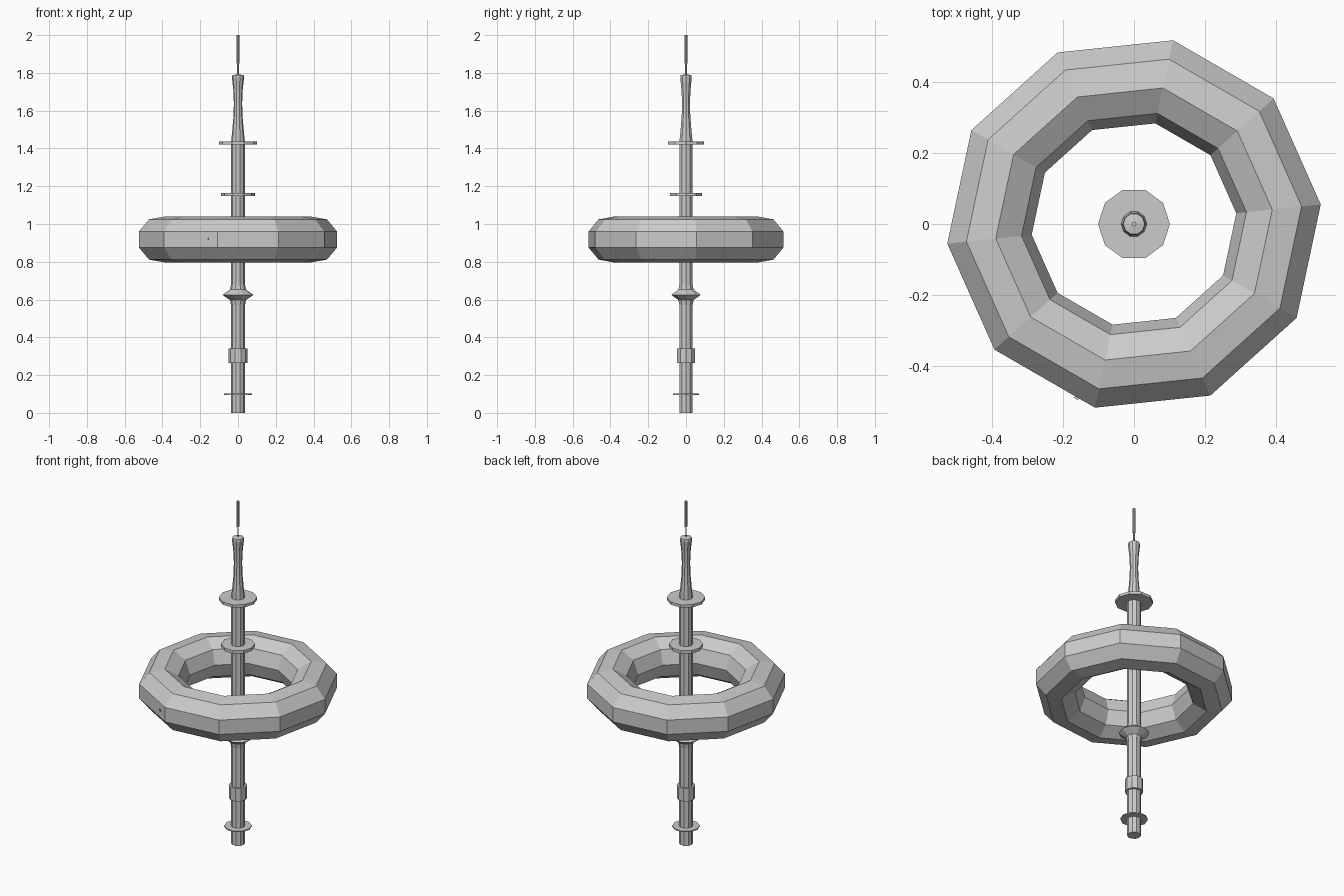
import bpy, bmesh, math

if "Cube" in bpy.data.objects:
    bpy.data.objects.remove(bpy.data.objects["Cube"])


def lathe(name, profile, sides=10, phase=0.0, closed=False):
    """Spin (radius, z) points about z into a flat-faced solid."""
    bm = bmesh.new()
    rings = []
    for r, z in profile:
        ring = []
        for i in range(sides):
            a = phase + math.tau * i / sides
            ring.append(bm.verts.new((r * math.cos(a), r * math.sin(a), z)))
        rings.append(ring)
    pairs = list(zip(rings, rings[1:]))
    if closed:
        pairs.append((rings[-1], rings[0]))
    else:
        bm.faces.new(rings[0])
        bm.faces.new(rings[-1])
    for lo, hi in pairs:
        for i in range(sides):
            j = (i + 1) % sides
            bm.faces.new((lo[i], lo[j], hi[j], hi[i]))
    bmesh.ops.recalc_face_normals(bm, faces=bm.faces)
    mesh = bpy.data.meshes.new(name)
    bm.to_mesh(mesh)
    bm.free()
    obj = bpy.data.objects.new(name, mesh)
    bpy.context.collection.objects.link(obj)
    return obj


def disc(name, z0, z1, r):
    return lathe(name, [(r, z0), (r, z1)])


# Mast: straight shaft with pointed ridge, tapered neck and flared tip
lathe("mast", [
    (0.037, 0), (0.037, 0.57), (0.042, 0.597), (0.082, 0.625),
    (0.042, 0.653), (0.037, 0.68), (0.037, 1.43), (0.030, 1.50),
    (0.024, 1.57), (0.022, 1.64), (0.025, 1.71), (0.032, 1.775),
    (0.030, 1.788), (0.006, 1.792)])

# Antenna above the mast
lathe("antenna", [(0.004, 1.785), (0.004, 1.85), (0.007, 1.85), (0.007, 2.0)], sides=8)

# Discs and collar around the mast
disc("base_disc", 0.096, 0.103, 0.073)
disc("lower_collar", 0.265, 0.34, 0.049)
disc("middle_disc", 1.147, 1.165, 0.089)
disc("upper_disc", 1.422, 1.438, 0.101)

# Habitat ring: ten segments with a nine-sided cross-section
section = []
for k in range(9):
    a = math.radians(20 + 40 * k)
    section.append((0.412 + 0.123 * math.cos(a), 0.918 + 0.123 * math.sin(a)))
lathe("habitat_ring", section, sides=10, phase=math.radians(6), closed=True)

# Tiny port on the front of the ring
bpy.ops.mesh.primitive_cube_add(size=0.012, location=(-0.16, -0.486, 0.92),
                                rotation=(0, 0, math.radians(-30)))
bpy.context.object.name = "ring_port"
